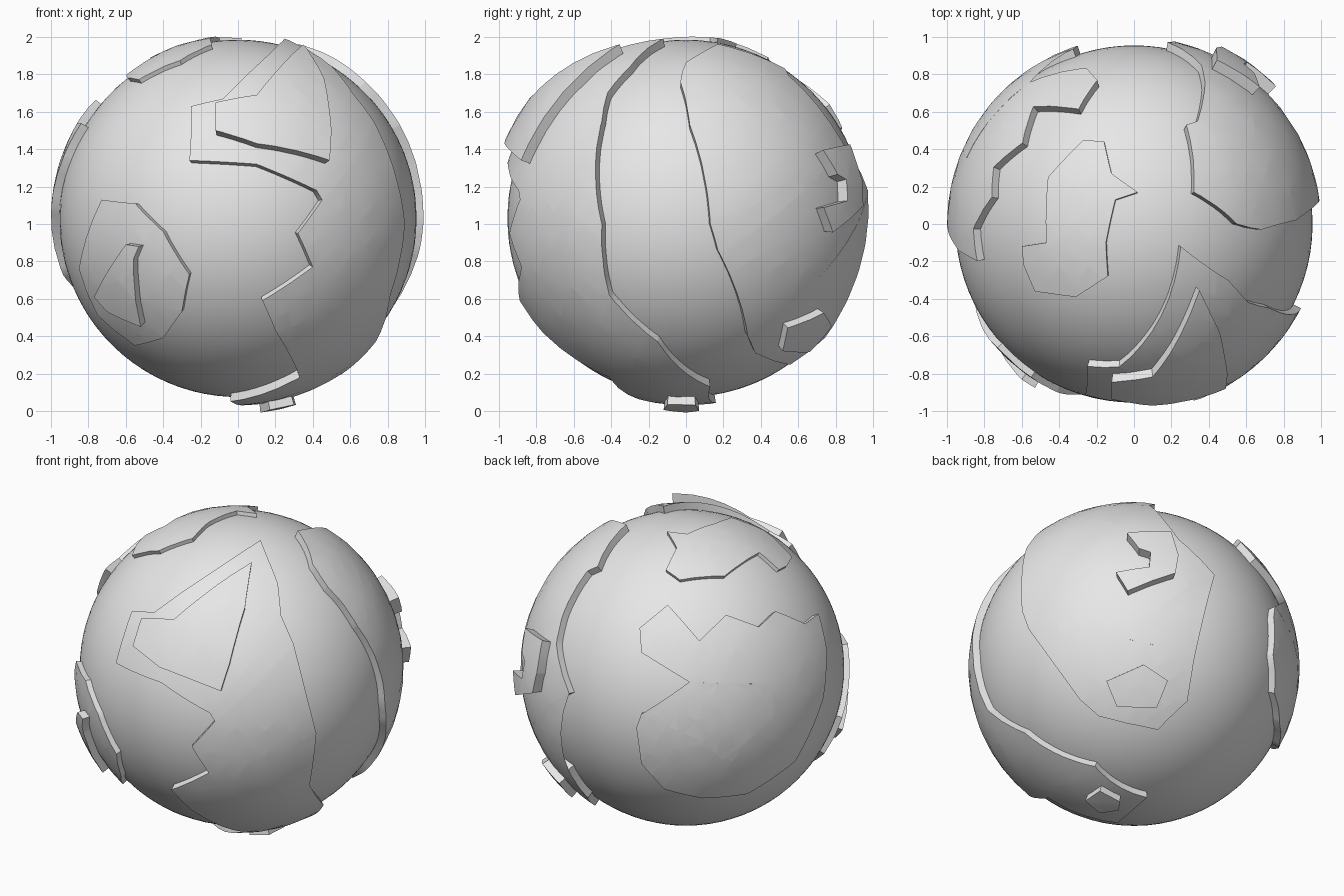
import bpy, bmesh, math
from mathutils import Vector

if "Cube" in bpy.data.objects:
    bpy.data.objects.remove(bpy.data.objects["Cube"], do_unlink=True)

CENTRE = Vector((0, 0, 1.03))
SEA_RADIUS = 0.955
LAND = 1.0
PEAK = 1.045

stone = bpy.data.materials.new("light grey")
stone.use_nodes = True
stone.diffuse_color = (0.8, 0.8, 0.8, 1)
stone.node_tree.nodes["Principled BSDF"].inputs["Base Color"].default_value = stone.diffuse_color


def facing(azimuth, elevation):
    """Right and up axes of a plane that faces the given direction."""
    az, el = math.radians(azimuth), math.radians(elevation)
    right = Vector((-math.sin(az), math.cos(az), 0))
    out = Vector((math.cos(az) * math.cos(el), math.sin(az) * math.cos(el), math.sin(el)))
    return right, out.cross(right)


FRONT = facing(-90, 0)
SIDE = facing(0, 0)
TOP = facing(-90, 90)
UNDER = facing(-90, -90)
BACK_LEFT = facing(125, 28)
BACK_RIGHT = facing(55, -30)


def on_ball(frame, u, v, radius):
    """Unit direction of the point of the ball lying over (u, v) in a frame."""
    right, up = frame
    depth = math.sqrt(max(radius * radius - u * u - v * v, 0))
    return (right * u + up * v + right.cross(up) * depth).normalized()


def finish(name, bm):
    for face in bm.faces:
        face.smooth = True
    for edge in bm.edges:
        edge.smooth = edge.calc_face_angle(0) < math.radians(35)
    mesh = bpy.data.meshes.new(name)
    bm.to_mesh(mesh)
    bm.free()
    mesh.materials.append(stone)
    obj = bpy.data.objects.new(name, mesh)
    obj.location = CENTRE
    bpy.context.collection.objects.link(obj)


def plate(name, radius, *coast, cell=0.12):
    """Raised piece of land bounded by a coast drawn on the ball."""
    points = [on_ball(frame, u, v, radius) for frame, part in coast for u, v in part]
    middle = sum(points, Vector()).normalized()
    e1 = middle.orthogonal().normalized()
    e2 = middle.cross(e1)

    # unroll the outline flat, fill it and cut it into a grid
    bm = bmesh.new()
    corners = []
    for p in points:
        flat = Vector((p.dot(e1), p.dot(e2), 0))
        flat = flat.normalized() * middle.angle(p)
        corners.append(bm.verts.new(flat))
    bm.faces.new(corners)
    bmesh.ops.triangulate(bm, faces=bm.faces[:])
    for axis in (Vector((1, 0, 0)), Vector((0, 1, 0))):
        reach = [v.co.dot(axis) for v in bm.verts]
        for i in range(math.ceil(min(reach) / cell), math.floor(max(reach) / cell) + 1):
            bmesh.ops.bisect_plane(bm, geom=bm.verts[:] + bm.edges[:] + bm.faces[:], dist=0.0001,
                                   plane_co=axis * i * cell, plane_no=axis)
    bmesh.ops.triangulate(bm, faces=bm.faces[:])

    # roll it back on the ball and raise it
    for v in bm.verts:
        angle = v.co.length
        side = v.co.normalized()
        v.co = (middle * math.cos(angle) + (e1 * side.x + e2 * side.y) * math.sin(angle)) * 0.92
    grown = bmesh.ops.extrude_face_region(bm, geom=bm.faces[:])["geom"]
    for v in grown:
        if isinstance(v, bmesh.types.BMVert):
            v.co = v.co.normalized() * radius
    bmesh.ops.recalc_face_normals(bm, faces=bm.faces[:])
    bm.normal_update()
    if sum(f.normal.dot(f.calc_center_median()) for f in bm.faces) < 0:
        bmesh.ops.reverse_faces(bm, faces=bm.faces[:])
    finish(name, bm)


# Ball of sea
ball = bmesh.new()
bmesh.ops.create_icosphere(ball, subdivisions=5, radius=SEA_RADIUS)
finish("sea_ball", ball)

# Long land running down the front to the underside
plate("front_land", LAND,
      (TOP, [(.25, -.12)]),
      (FRONT, [(.05, .77), (-.08, .64), (-.25, .6), (-.26, .31), (.1, .29), (.42, .15),
               (.45, .1), (.32, -.08), (.4, -.26), (.13, -.44), (.2, -.6), (.33, -.85)]),
      (UNDER, [(-.04, .2), (.03, -.16)]),
      (SIDE, [(.13, -.9), (-.15, -.66), (-.41, -.41), (-.45, -.03), (-.45, .52),
              (-.42, .67), (-.3, .81)]))
plate("front_highland", 1.055,
      (FRONT, [(-.12, .62), (-.12, .47), (.1, .4), (.49, .31), (.5, .47), (.46, .75),
               (.35, .93), (.2, .78), (.1, .66)]))

# Land on the back and side, with a hooked and a five-sided plateau
plate("side_land", LAND,
      (TOP, [(.36, .85), (.38, .75), (.34, .55), (.28, .53), (.32, .17), (.55, 0), (.62, -.02)]),
      (SIDE, [(-.03, .73), (.02, .5), (.13, -.03), (.17, -.17), (.33, -.63), (.37, -.72)]),
      (BACK_RIGHT, [(-.1, -.34), (.09, -.37), (.26, -.19), (.29, .07), (-.13, .17), (.41, .58)]))
plate("hooked_plateau", 1.06,
      (BACK_RIGHT, [(-.13, .81), (.14, .83), (.18, .69), (.16, .58), (-.13, .46), (-.2, .57),
                    (0, .61), (.01, .7), (-.06, .72)]))
plate("five_sided_plateau", PEAK,
      (BACK_RIGHT, [(-.24, -.09), (-.02, .02), (.13, -.07), (.07, -.24), (-.17, -.24)]))

# Crescent land on the back
plate("crescent_land", LAND,
      (BACK_LEFT, [(-.11, .33), (-.28, .19), (-.27, .04), (.02, -.14), (.53, -.14), (.52, -.35),
                   (.22, -.6), (.1, -.49), (-.27, -.33), (-.3, -.41), (-.27, -.62), (-.13, -.77),
                   (.1, -.82), (.37, -.79), (.66, -.59), (.83, -.21), (.85, .08), (.8, .3),
                   (.72, .23), (.54, .3), (.44, .2), (.24, .27), (.08, .11)]))

# Round land on the front left, with its plateau
plate("round_land", 0.99,
      (FRONT, [(-.73, .1), (-.55, .08), (-.4, -.07), (-.26, -.3), (-.3, -.5), (-.4, -.64),
               (-.55, -.68), (-.75, -.52), (-.85, -.27)]))
plate("round_land_plateau", 1.035,
      (FRONT, [(-.6, -.14), (-.53, -.15), (-.56, -.22), (-.52, -.58), (-.7, -.5), (-.77, -.42)]))

# Polar land on top and small plateau beneath
plate("polar_land", 0.98,
      (TOP, [(-.16, .44), (-.27, .45), (-.46, .25), (-.47, -.1), (-.6, -.12), (-.59, -.22),
             (-.53, -.36), (-.31, -.39), (-.14, -.28), (-.15, -.1), (-.1, .13), (.02, .17),
             (-.12, .27)]))
plate("underside_plateau", PEAK,
      (UNDER, [(.12, 0), (.17, .12), (.3, .1), (.31, -.05), (.17, -.07)]))
